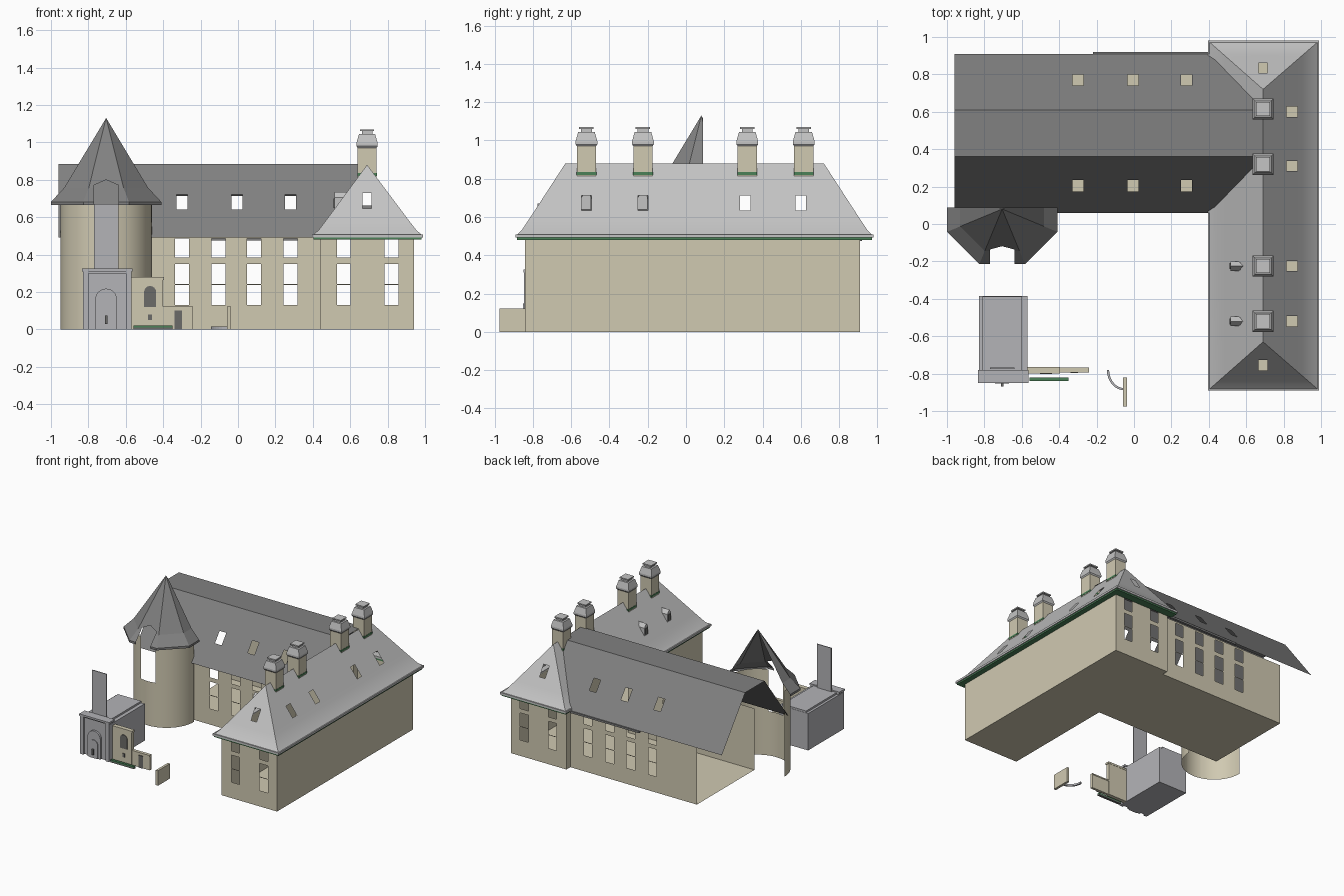
import bpy, bmesh, math
from mathutils import Vector as V

if "Cube" in bpy.data.objects:
    bpy.data.objects.remove(bpy.data.objects["Cube"])


def mat(name, hexa):
    m = bpy.data.materials.new(name)
    lin = [(int(hexa[i:i + 2], 16) / 255) ** 2.2 for i in (0, 2, 4)]
    m.diffuse_color = (*lin, 1)
    m.use_nodes = True
    m.node_tree.nodes["Principled BSDF"].inputs["Base Color"].default_value = m.diffuse_color
    return m


STONE = mat("warm_stone", "CFC8B0")
SLATE = mat("dark_slate", "808080")
LEAD = mat("pale_slate", "C2C2C2")
GATE = mat("gate_grey", "B2B2B6")
DARK = mat("dark_grey", "6A6A68")
GREEN = mat("gutter_green", "4C8058")


def finish(bm, name, m, smooth=False):
    me = bpy.data.meshes.new(name)
    bm.to_mesh(me)
    bm.free()
    ob = bpy.data.objects.new(name, me)
    bpy.context.collection.objects.link(ob)
    me.materials.append(m)
    if smooth:
        bpy.ops.object.select_all(action='DESELECT')
        ob.select_set(True)
        bpy.context.view_layer.objects.active = ob
        bpy.ops.object.shade_smooth_by_angle(angle=math.radians(30))
    return ob


def face(bm, pts):
    return bm.faces.new([bm.verts.new(p) for p in pts])


def prism(name, pts, axis, lo, hi, m):
    """Extrude a 2D outline along an axis (0=x, 1=y, 2=z)."""
    def at(p, d):
        q = list(p)
        q.insert(axis, d)
        return q
    bm = bmesh.new()
    a = [bm.verts.new(at(p, lo)) for p in pts]
    b = [bm.verts.new(at(p, hi)) for p in pts]
    bm.faces.new(a)
    bm.faces.new(b)
    for i in range(len(pts)):
        j = (i + 1) % len(pts)
        bm.faces.new((a[i], a[j], b[j], b[i]))
    bmesh.ops.recalc_face_normals(bm, faces=bm.faces)
    return finish(bm, name, m)


def box(name, x0, x1, y0, y1, z0, z1, m):
    return prism(name, [(x0, y0), (x1, y0), (x1, y1), (x0, y1)], 2, z0, z1, m)


def cut(bm, planes):
    """Remove the surface lying inside the convex region bounded by planes."""
    planes = [(V(c), V(n).normalized()) for c, n in planes]
    for c, n in planes:
        fs = [f for f in bm.faces if all(any((v.co - p).dot(q) < -1e-5 for v in f.verts)
                                         for p, q in planes)]
        geom = list({e for f in fs for e in f.edges} | {v for f in fs for v in f.verts}) + fs
        bmesh.ops.bisect_plane(bm, geom=geom, plane_co=c, plane_no=n, dist=1e-5)
    gone = [f for f in bm.faces
            if all((f.calc_center_median() - p).dot(q) < 0 for p, q in planes)]
    bmesh.ops.delete(bm, geom=gone, context='FACES')


def block(x0, x1, y0, y1, z0, z1):
    return [((x0, 0, 0), (-1, 0, 0)), ((x1, 0, 0), (1, 0, 0)), ((0, y0, 0), (0, -1, 0)),
            ((0, y1, 0), (0, 1, 0)), ((0, 0, z0), (0, 0, -1)), ((0, 0, z1), (0, 0, 1))]


def loft(bm, rings):
    rings = [[bm.verts.new(p) for p in r] for r in rings]
    for a, b in zip(rings, rings[1:]):
        for i in range(len(a)):
            j = (i + 1) % len(a)
            bm.faces.new((a[i], a[j], b[j], b[i]))
    return rings


def arch(cx, r, spring, z0=0):
    top = [(cx + r * math.cos(math.pi * i / 12), spring + r * math.sin(math.pi * i / 12))
           for i in range(13)]
    return [(cx - r, z0), (cx + r, z0)] + top


# Walls: one open-topped L shape with an open left end, plus floors
bm = bmesh.new()
path = [(-.70, .12), (.44, .12), (.44, -.84), (.94, -.84), (.94, .91), (.44, .91), (.44, .86), (-.70, .86)]
for (xa, ya), (xb, yb) in zip(path, path[1:]):
    face(bm, [(xa, ya, 0), (xb, yb, 0), (xb, yb, .5), (xa, ya, .5)])
for x0, x1, y0, y1 in ((.44, .94, -.84, .91), (-.70, .44, .12, .86)):
    face(bm, [(x0, y1, 0), (x1, y1, 0), (x1, y0, 0), (x0, y0, 0)])
for x in (-.30, -.105, .085, .28, .565, .82):
    for z0, z1 in ((.13, .237), (.243, .35), (.385, .485)):
        cut(bm, block(x - .037, x + .037, -2, 2, z0, z1))
finish(bm, "house_walls", STONE)

# Long wing roof: two slopes and a flat crown, open at the gable
bm = bmesh.new()
prof = [(.06, .49), (.36, .885), (.61, .885), (.91, .49)]
for (ya, za), (yb, zb) in zip(prof, prof[1:]):
    face(bm, [(-.96, ya, za), (.69, ya, za), (.69, yb, zb), (-.96, yb, zb)])
bmesh.ops.remove_doubles(bm, verts=bm.verts, dist=1e-4)
cut(bm, [((.395, 0, .48), (-.38, 0, .295))])
for x in (-.30, -.005, .28):
    for y in (.205, .77):
        cut(bm, block(x - .03, x + .03, y - .03, y + .03, .5, .85))
finish(bm, "long_wing_roof", SLATE)
box("back_gutter", -.22, .40, .90, .92, .475, .49, SLATE)

# Hipped roof of the cross wing, slightly bell-cast
bm = bmesh.new()
rings = []
for t, z in ((0, .50), (.12, .53), (.3, .60), (1, .88)):
    x0, x1, y0, y1 = .395 + .295 * t, .99 - .30 * t, -.89 + .26 * t, .98 - .26 * t
    rings.append([(x0, y0, z), (x1, y0, z), (x1, y1, z), (x0, y1, z)])
loft(bm, rings)
bmesh.ops.remove_doubles(bm, verts=bm.verts, dist=1e-4)
cut(bm, [((0, .06, .49), (0, -.395, .3)), ((0, .91, .49), (0, .395, .3)),
         ((.689, 0, 0), (1, 0, 0)), ((0, 0, .879), (0, 0, 1))])
for y in (-.52, -.225, .31, .60):
    cut(bm, block(.815, .875, y - .027, y + .027, .5, .85))
for y in (-.52, -.225):
    cut(bm, block(.53, .57, y - .02, y + .02, .5, .85))
for y in (-.755, .835):
    cut(bm, block(.665, .715, y - .027, y + .027, .5, .85))
finish(bm, "hipped_roof", LEAD, True)

# Eaves: pale moulding over a green gutter
for name, o, z0, z1, m in (("eave_moulding", 0, .492, .508, LEAD), ("eave_gutter", .008, .48, .492, GREEN)):
    a, b, c, d = .395 + o, .99 - o, -.89 + o, .98 - o
    box(name + "_front", a, b, c, -.84, z0, z1, m)
    box(name + "_back", a, b, .91, d, z0, z1, m)
    box(name + "_right", .94, b, -.84, .91, z0, z1, m)
    box(name + "_left", a, .44, -.84, .06, z0, z1, m)

# Dormers on the courtyard slope
for y in (-.52, -.225):
    prism("dormer", [(y - .025, .64), (y + .025, .64), (y + .025, .705), (y, .735), (y - .025, .705)],
          0, .515, .585, LEAD)
    box("dormer_window", .510, .516, y - .016, y + .016, .65, .70, DARK)

# Chimneys
for y in (-.52, -.225, .32, .615):
    box("chimney_shaft", .64, .74, y - .05, y + .05, .80, .975, STONE)
    box("chimney_flashing", .638, .742, y - .052, y + .052, .82, .835, GREEN)
    bm = bmesh.new()
    rs = []
    for h, z in ((.05, .97), (.057, .98), (.057, .995), (.043, 1.045), (.028, 1.045),
                 (.028, 1.06), (.038, 1.06), (.038, 1.07)):
        rs.append([(.69 + sx * h, y + sy * h, z) for sx, sy in ((-1, -1), (1, -1), (1, 1), (-1, 1))])
    top = loft(bm, rs)[-1]
    bm.faces.new(top)
    finish(bm, "chimney_cap", LEAD)

# Stair tower: half-round wall and half-octagon spire, with a pointed opening
CX = -.705
opening = [((CX - .065, 0, 0), (-1, 0, 0)), ((CX + .065, 0, 0), (1, 0, 0)), ((0, 0, .36), (0, 0, -1)),
           ((CX, 0, .80), (.45, 0, 1)), ((CX, 0, .80), (-.45, 0, 1)), ((0, -.08, 0), (0, 1, 0))]
bm = bmesh.new()
arc = [(CX + .245 * math.cos(a), .09 + .245 * math.sin(a))
       for a in (math.pi * (1 + i / 24) for i in range(25))]
for (xa, ya), (xb, yb) in zip(arc, arc[1:]):
    face(bm, [(xa, ya, 0), (xb, yb, 0), (xb, yb, .70), (xa, ya, .70)])
bmesh.ops.remove_doubles(bm, verts=bm.verts, dist=1e-4)
cut(bm, opening)
finish(bm, "tower_wall", STONE, True)

bm = bmesh.new()
rings = []
for r, z in ((.319, .665), (.319, .682), (.243, .757), (0, 1.13)):
    rings.append([(CX + r * math.cos(math.radians(22.5 + 45 * k)),
                   .08 + r * math.sin(math.radians(22.5 + 45 * k)), z) for k in range(8)])
loft(bm, rings)
bmesh.ops.remove_doubles(bm, verts=bm.verts, dist=1e-4)
cut(bm, [((0, .088, 0), (0, -1, 0))])
cut(bm, opening)
finish(bm, "tower_roof", SLATE)

# Gatehouse
box("gatehouse_body", -.83, -.57, -.83, -.385, 0, .30, GATE)
box("gatehouse_roof_slab", -.81, -.60, -.78, -.387, .30, .315, GATE)
box("gatehouse_parapet", -.825, -.575, -.84, -.78, .30, .325, GATE)
box("gatehouse_cornice", -.835, -.565, -.85, -.78, .31, .325, GATE)
for x in (-.815, -.585):
    box("gate_pilaster", x - .015, x + .015, -.845, -.83, 0, .31, GATE)
prism("gate_arch_surround", arch(CX, .058, .16), 1, -.846, -.83, GATE)
prism("gate_arch_door", arch(CX, .037, .11), 1, -.852, -.846, GATE)
box("door_handle", -.712, -.698, -.868, -.852, .03, .075, DARK)
box("drawbridge_panel", CX - .065, CX + .065, -.775, -.768, .31, .67, GATE)

# Garden walls beside the gate
box("garden_wall", -.57, -.24, -.79, -.77, 0, .12, STONE)
box("garden_wall_coping", -.57, -.24, -.793, -.767, .112, .122, STONE)
box("window_wall", -.57, -.40, -.797, -.767, 0, .27, STONE)
box("window_wall_coping", -.57, -.395, -.80, -.765, .265, .28, STONE)
prism("arched_window", arch(-.47, .032, .20, .12), 1, -.801, -.796, DARK)
box("small_wall_window", -.48, -.46, -.801, -.796, .05, .08, DARK)
box("wall_door", -.34, -.30, -.796, -.789, 0, .10, DARK)
box("planter_base", -.56, -.35, -.84, -.82, 0, .01, DARK)
box("planter_hedge", -.56, -.35, -.84, -.82, .01, .02, GREEN)

# Free-standing wall stub and its curved kerb
prism("wall_stub", [(-.975, 0), (-.82, 0), (-.82, .122), (-.975, .122)], 0, -.058, -.038, STONE)
outer = [(math.pi + i * math.pi / 16) for i in range(9)]
kerb = [(-.05 + .095 * math.cos(a), -.78 + .11 * math.sin(a)) for a in outer]
kerb += [(-.05 + .083 * math.cos(a), -.78 + .098 * math.sin(a)) for a in reversed(outer)]
prism("curved_kerb", kerb, 2, 0, .015, GATE)
